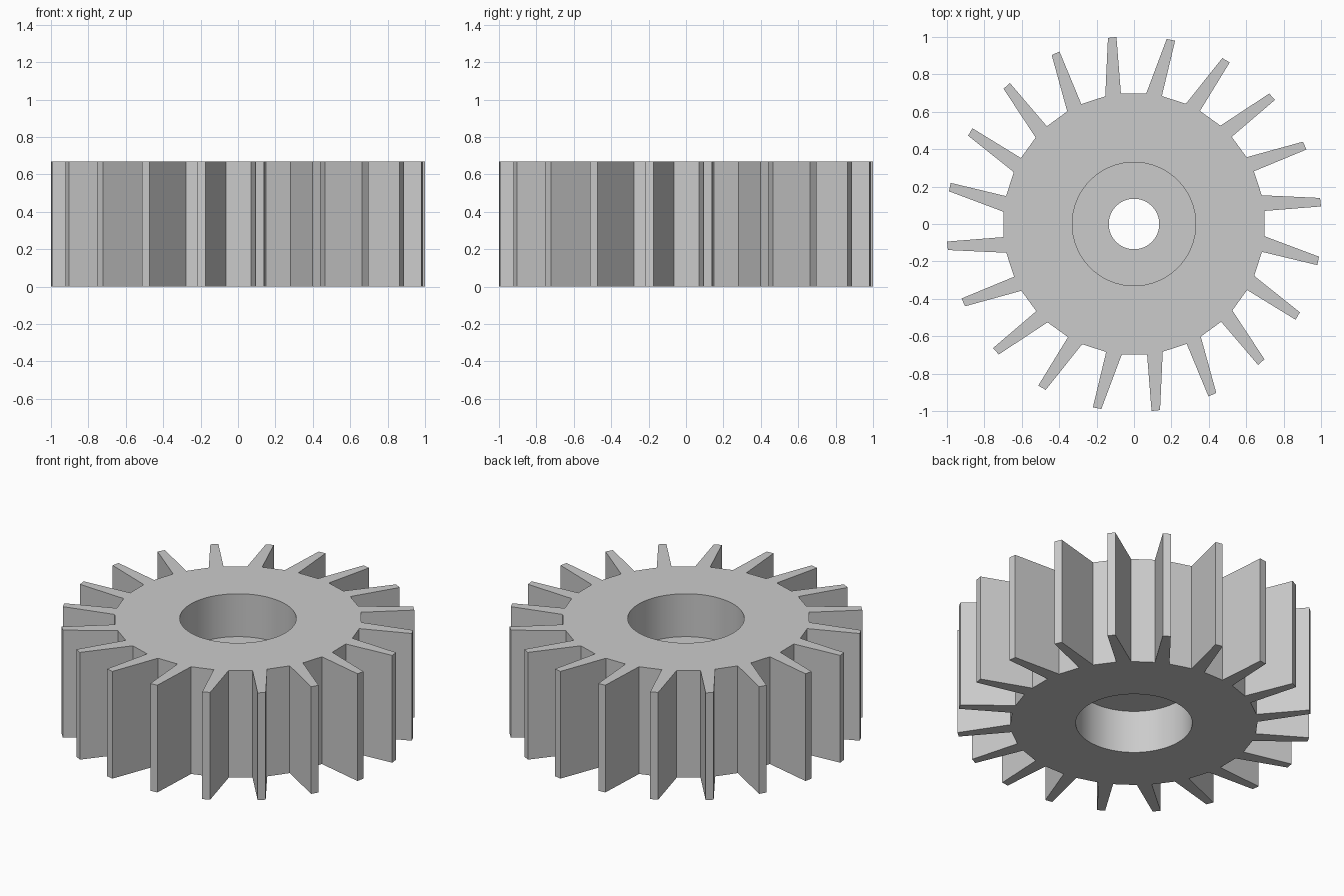
import bpy
import bmesh
from math import cos, sin, radians

cube = bpy.data.objects.get("Cube")
if cube:
    bpy.data.objects.remove(cube, do_unlink=True)

TEETH = 20
PITCH = 360 / TEETH
HEIGHT = 0.67
ROOT_R, TIP_R = 0.70, 1.0045
RECESS_R, BORE_R = 0.33, 0.135
WEB_LOW, WEB_HIGH = 0.4 * HEIGHT, 0.6 * HEIGHT
ROOT_A, ROOT_B = 5.73, 12.67      # tooth root angles
TIP_A, TIP_B = 5.36, 7.97         # tooth tip angles, leaning from the root

grey = bpy.data.materials.new("plain grey")
grey.use_nodes = True
colour = (0.6, 0.6, 0.6, 1)
grey.diffuse_color = colour
grey.node_tree.nodes["Principled BSDF"].inputs["Base Color"].default_value = colour

bm = bmesh.new()


def point(radius, angle, z):
    a = radians(angle)
    return bm.verts.new((radius * cos(a), radius * sin(a), z))


# Columns around the hub: tooth root, tooth middle, tooth root, gap middle
mid_tooth = (ROOT_A + ROOT_B) / 2
mid_gap = (ROOT_B + ROOT_A + PITCH) / 2
flat_tooth = ROOT_R * cos(radians((ROOT_B - ROOT_A) / 2))
flat_gap = ROOT_R * cos(radians(mid_gap - ROOT_B))
stations = [(ROOT_A, ROOT_R), (mid_tooth, flat_tooth), (ROOT_B, ROOT_R), (mid_gap, flat_gap)]

columns = []
for t in range(TEETH):
    for angle, rim in stations:
        # Closed cross-section: rim, upper recess, web bore, lower recess, rim
        section = [(rim, HEIGHT), (RECESS_R, HEIGHT), (RECESS_R, WEB_HIGH), (BORE_R, WEB_HIGH),
                   (BORE_R, WEB_LOW), (RECESS_R, WEB_LOW), (RECESS_R, 0), (rim, 0)]
        columns.append([point(r, angle + t * PITCH, z) for r, z in section])

# Hub with its recesses and bore, and outer walls only in the gaps
for i, col in enumerate(columns):
    nxt = columns[(i + 1) % len(columns)]
    for k in range(len(col) - 1):
        bm.faces.new((col[k], nxt[k], nxt[k + 1], col[k + 1]))
    if i % 4 >= 2:
        bm.faces.new((col[-1], nxt[-1], nxt[0], col[0]))

# Tapered teeth joined to the hub
for t in range(TEETH):
    a, m, b = columns[4 * t:4 * t + 3]
    top = [point(TIP_R, g + t * PITCH, HEIGHT) for g in (TIP_A, TIP_B)]
    low = [point(TIP_R, g + t * PITCH, 0) for g in (TIP_A, TIP_B)]
    bm.faces.new((a[0], top[0], top[1], b[0], m[0]))
    bm.faces.new((m[-1], b[-1], low[1], low[0], a[-1]))
    bm.faces.new((a[-1], low[0], top[0], a[0]))
    bm.faces.new((low[0], low[1], top[1], top[0]))
    bm.faces.new((low[1], b[-1], b[0], top[1]))

bmesh.ops.recalc_face_normals(bm, faces=bm.faces)
mesh = bpy.data.meshes.new("toothed_wheel")
bm.to_mesh(mesh)
bm.free()
mesh.materials.append(grey)

wheel = bpy.data.objects.new("toothed_wheel", mesh)
bpy.context.collection.objects.link(wheel)
bpy.ops.object.select_all(action="DESELECT")
wheel.select_set(True)
bpy.context.view_layer.objects.active = wheel
bpy.ops.object.shade_smooth_by_angle(angle=radians(8))
